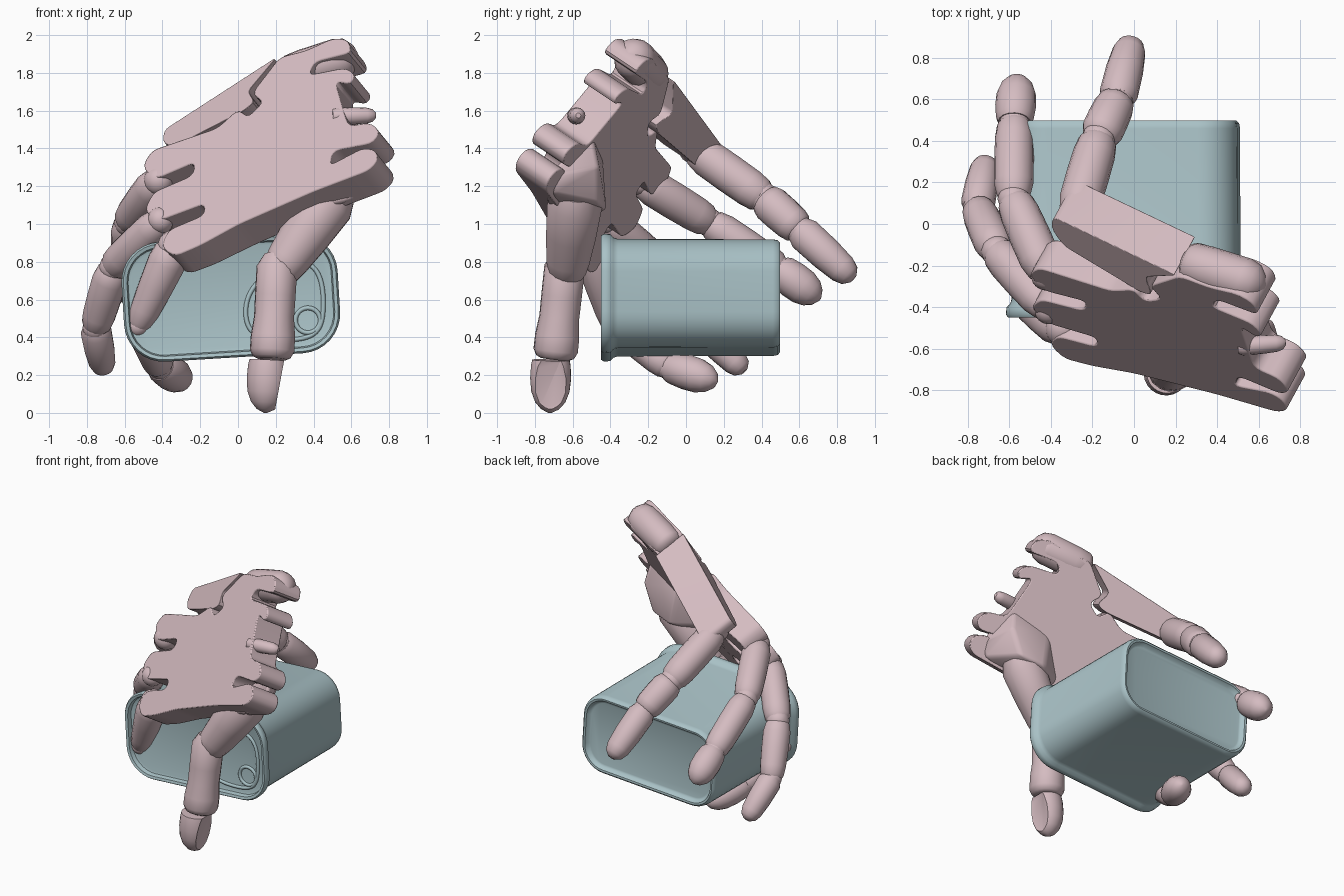
import bpy, bmesh, math
from mathutils import Vector

if "Cube" in bpy.data.objects:
    bpy.data.objects.remove(bpy.data.objects["Cube"])


def material(name, rgb):
    m = bpy.data.materials.new(name)
    m.use_nodes = True
    m.diffuse_color = (*rgb, 1)
    m.node_tree.nodes["Principled BSDF"].inputs["Base Color"].default_value = (*rgb, 1)
    return m


PINK = material("dusty pink", (0.66, 0.5, 0.53))
BLUE = material("pale blue", (0.40, 0.54, 0.57))
INWARD = Vector((0.413, 0.757, -0.505))   # from the back of the hand to the palm


def finish(bm, name, mat, angle=35):
    bmesh.ops.recalc_face_normals(bm, faces=bm.faces)
    me = bpy.data.meshes.new(name)
    bm.to_mesh(me)
    bm.free()
    me.materials.append(mat)
    ob = bpy.data.objects.new(name, me)
    bpy.context.collection.objects.link(ob)
    bpy.ops.object.select_all(action="DESELECT")
    ob.select_set(True)
    bpy.context.view_layer.objects.active = ob
    bpy.ops.object.shade_smooth_by_angle(angle=math.radians(angle))
    return ob


def loft(bm, rings):
    """Skin a list of point rings and cap both ends."""
    rows = [[bm.verts.new(p) for p in ring] for ring in rings]
    n = len(rows[0])
    for a, b in zip(rows, rows[1:]):
        for i in range(n):
            j = (i + 1) % n
            bm.faces.new((a[i], a[j], b[j], b[i]))
    bm.faces.new(rows[0])
    bm.faces.new(rows[-1])


def rounded(points, reach):
    """Replace each corner of an outline with a short arc."""
    out = []
    for i, p in enumerate(points):
        p, a, b = Vector(p), Vector(points[i - 1]), Vector(points[(i + 1) % len(points)])
        s = p + (a - p) * min(0.45, reach / (a - p).length)
        e = p + (b - p) * min(0.45, reach / (b - p).length)
        out += [s * (1 - t) ** 2 + p * 2 * t * (1 - t) + e * t * t for t in (0, 0.33, 0.67, 1)]
    return out


def plate(name, outline, plane, thick, taper, reach):
    """Slab with outer face on y = k + a*x + b*z, thinner towards the fingers."""
    k, a, b = plane
    face = [Vector((x, k + a * x + b * z, z)) for x, z in rounded(outline, reach)]
    bm = bmesh.new()
    loft(bm, [face, [p + INWARD * (thick + taper * min(0, p.x)) for p in face]])
    ob = finish(bm, name, PINK)
    bev = ob.modifiers.new("soft edges", "BEVEL")
    bev.width, bev.segments, bev.limit_method = 0.012, 2, "ANGLE"
    bev.angle_limit = math.radians(50)


def limb(name, start, end, r0, r1, profile, sides=16, cut=None):
    """Tapered round part between two points, with an optional flat cut."""
    start, end = Vector(start), Vector(end)
    q = (end - start).to_track_quat("Z", "Y")
    rings = []
    for t, s in profile:
        r = (r0 + (r1 - r0) * t) * s
        rings.append([start.lerp(end, t) + q @ Vector((r * math.cos(w), r * math.sin(w), 0))
                      for w in (math.tau * i / sides for i in range(sides))])
    bm = bmesh.new()
    loft(bm, rings)
    if cut:
        res = bmesh.ops.bisect_plane(bm, geom=bm.verts[:] + bm.edges[:] + bm.faces[:],
                                     plane_co=cut[0], plane_no=cut[1], clear_outer=True)
        rim = [e for e in res["geom_cut"] if isinstance(e, bmesh.types.BMEdge)]
        flat = bmesh.ops.contextual_create(bm, geom=rim)["faces"]
        bmesh.ops.inset_region(bm, faces=flat, thickness=0.012, depth=-0.004)
    finish(bm, name, PINK, 40)


BONE = [(0, 0.65), (0.06, 0.86), (0.2, 1), (0.5, 1.02), (0.8, 1), (0.94, 0.92), (1, 0.75)]
TIP = [(0, 0.85), (0.1, 0.97), (0.35, 1), (0.6, 0.93), (0.8, 0.73), (0.93, 0.44), (1, 0.08)]
BLUNT = [(0, 0.8), (0.1, 0.98), (0.5, 1), (0.8, 0.92), (0.93, 0.72), (1, 0.3)]
CAP = [(i / 12, math.sqrt(max(0.002, 1 - (2 * i / 12 - 1) ** 2))) for i in range(13)]


def finger(name, path, radii, tip):
    for i, part in enumerate(("proximal", "middle", "distal")):
        prof = tip if i == 2 else BONE
        limb(f"{name}_{part}", path[i], path[i + 1], radii[i], radii[i + 1], prof)
        r = radii[i] * 0.8
        reach = Vector((r, 0, 0))
        limb(f"{name}_{part}_joint", Vector(path[i]) - reach, Vector(path[i]) + reach, r, r, CAP)


# Hand plate with finger forks on one end and wrist lugs on the other
plate("hand_plate", [
    (0.0, 1.61), (0.05, 1.565), (0.135, 1.65), (0.07, 1.69), (0.22, 1.885), (0.36, 1.92),
    (0.50, 1.985), (0.58, 1.98), (0.60, 1.91), (0.40, 1.86), (0.37, 1.79), (0.57, 1.83),
    (0.62, 1.79), (0.59, 1.74), (0.51, 1.76), (0.58, 1.52), (0.70, 1.54), (0.75, 1.49),
    (0.71, 1.43), (0.50, 1.39), (0.48, 1.31), (0.66, 1.405), (0.725, 1.395), (0.74, 1.34),
    (0.69, 1.285), (0.40, 1.175), (0.0, 1.00), (-0.20, 0.89), (-0.34, 0.83),
    (-0.41, 0.88), (-0.37, 0.97), (-0.18, 1.05), (-0.18, 1.11), (-0.42, 1.02), (-0.50, 1.07),
    (-0.45, 1.17), (-0.24, 1.26), (-0.23, 1.33), (-0.44, 1.24), (-0.51, 1.30), (-0.46, 1.39),
    (-0.11, 1.51)], (-1.388, -0.5456, 0.667), 0.22, 0.08, 0.04)
limb("wrist_pin", (0.50, -0.59, 1.57), (0.73, -0.57, 1.575), 0.045, 0.045, BLUNT)

# Hinged slab carrying the index finger
plate("index_slab", [(-0.40, 1.43), (-0.39, 1.50), (0.205, 1.885), (0.05, 1.70), (0.09, 1.65),
                     (0.03, 1.60), (-0.34, 1.41)], (-1.81, -1.088, 0.947), 0.24, 0, 0.03)
limb("wrist_rail", (0.24, -0.18, 1.78), (0.63, -0.305, 1.905), 0.11, 0.112,
     [(0, 0.5), (0.04, 0.8), (0.1, 0.95), (0.28, 1), (0.75, 1), (0.88, 0.85), (0.96, 0.5), (1, 0.1)])

# Fleshy thumb base on the palm side
bm = bmesh.new()
for p in [(0.76, -0.75, 1.25), (0.71, -0.70, 1.16), (0.58, -0.74, 1.12), (0.34, -0.72, 1.07),
          (0.30, -0.55, 1.02), (0.42, -0.42, 1.07), (0.60, -0.46, 1.11), (0.67, -0.46, 1.30),
          (0.63, -0.50, 1.50), (0.36, -0.44, 1.36), (0.14, -0.58, 1.08)]:
    bm.verts.new(p)
bmesh.ops.convex_hull(bm, input=bm.verts)
base = finish(bm, "thumb_base", PINK, 60)
soft = base.modifiers.new("soft edges", "BEVEL")
soft.width, soft.segments = 0.03, 3

# Thumb
limb("thumb_root", (0.52, -0.58, 1.18), (0.20, -0.635, 0.72), 0.165, 0.105,
     [(0, 0.7), (0.15, 0.95), (0.5, 1), (0.8, 1), (0.93, 0.95), (1, 0.75)])
limb("thumb_shaft", (0.21, -0.635, 0.84), (0.178, -0.695, 0.285), 0.10, 0.12,
     [(0, 0.7), (0.12, 1.06), (0.4, 1), (0.6, 0.95), (0.78, 1.02), (0.92, 1), (0.98, 0.85), (1, 0.65)])
limb("thumb_tip", (0.16, -0.715, 0.28), (0.145, -0.72, 0.0), 0.108, 0.11,
     [(0, 0.92)] + TIP[1:], 24, ((0.23, -0.72, 0.2), (0.98, 0, -0.18)))

# Fingers, knuckle to tip
finger("index", [(-0.28, 0.04, 1.40), (-0.17, 0.41, 1.14), (-0.08, 0.60, 0.97), (-0.01, 0.885, 0.71)],
       (0.102, 0.102, 0.096, 0.085), BLUNT)
finger("middle", [(-0.42, -0.24, 1.23), (-0.58, 0.12, 1.01), (-0.575, 0.49, 0.76), (-0.56, 0.71, 0.60)],
       (0.10, 0.095, 0.092, 0.11), TIP)
finger("ring", [(-0.41, -0.41, 1.02), (-0.66, -0.13, 0.77), (-0.755, 0.08, 0.45), (-0.71, 0.31, 0.22)],
       (0.09, 0.095, 0.085, 0.075), BLUNT)
finger("little", [(-0.34, -0.50, 0.88), (-0.53, -0.38, 0.46), (-0.41, -0.09, 0.245), (-0.28, 0.165, 0.165)],
       (0.11, 0.072, 0.088, 0.105), TIP)


# Tin with a flared front rim and recessed ends
def tin_ring(y, inset):
    w, h, r = 0.573 - inset, 0.317 - inset, 0.21 - inset
    c, s = math.cos(math.radians(3.5)), math.sin(math.radians(3.5))
    ring = []
    for quarter, (sx, sz) in enumerate([(1, 1), (-1, 1), (-1, -1), (1, -1)]):
        for i in range(9):
            a = math.radians(90 * quarter + 90 * i / 8)
            x = sx * (w - r) + r * math.cos(a)
            z = sz * (h - r) + r * math.sin(a)
            ring.append((-0.038 + x * c - z * s, y, 0.61 + x * s + z * c))
    return ring


bm = bmesh.new()
loft(bm, [tin_ring(y, d) for y, d in [
    (-0.41, 0.05), (-0.415, 0.035), (-0.445, 0.028), (-0.45, 0.01), (-0.435, 0), (-0.40, 0.003),
    (-0.385, 0.02), (-0.36, 0.028), (0.46, 0.03), (0.485, 0.035), (0.497, 0.048),
    (0.495, 0.062), (0.47, 0.075), (0.465, 0.09)]])
finish(bm, "tin_body", BLUE, 50)


# Raised pull tab outline and rivet on the lid
def wire(name, points, thick):
    cu = bpy.data.curves.new(name, "CURVE")
    cu.dimensions, cu.bevel_depth, cu.bevel_resolution = "3D", thick, 2
    sp = cu.splines.new("NURBS")
    sp.points.add(len(points) - 1)
    sp.use_cyclic_u = True
    for pt, (x, z) in zip(sp.points, points):
        pt.co = (x, -0.412, z, 1)
    cu.materials.append(BLUE)
    bpy.context.collection.objects.link(bpy.data.objects.new(name, cu))


wire("pull_tab", [(0.28, 0.82), (0.44, 0.78), (0.46, 0.55), (0.43, 0.40), (0.25, 0.38),
                  (0.04, 0.40), (0.03, 0.62), (0.15, 0.74)], 0.012)
wire("rivet_ring", [(0.37 + 0.07 * math.cos(i * math.tau / 10), 0.49 + 0.07 * math.sin(i * math.tau / 10))
                    for i in range(10)], 0.012)
